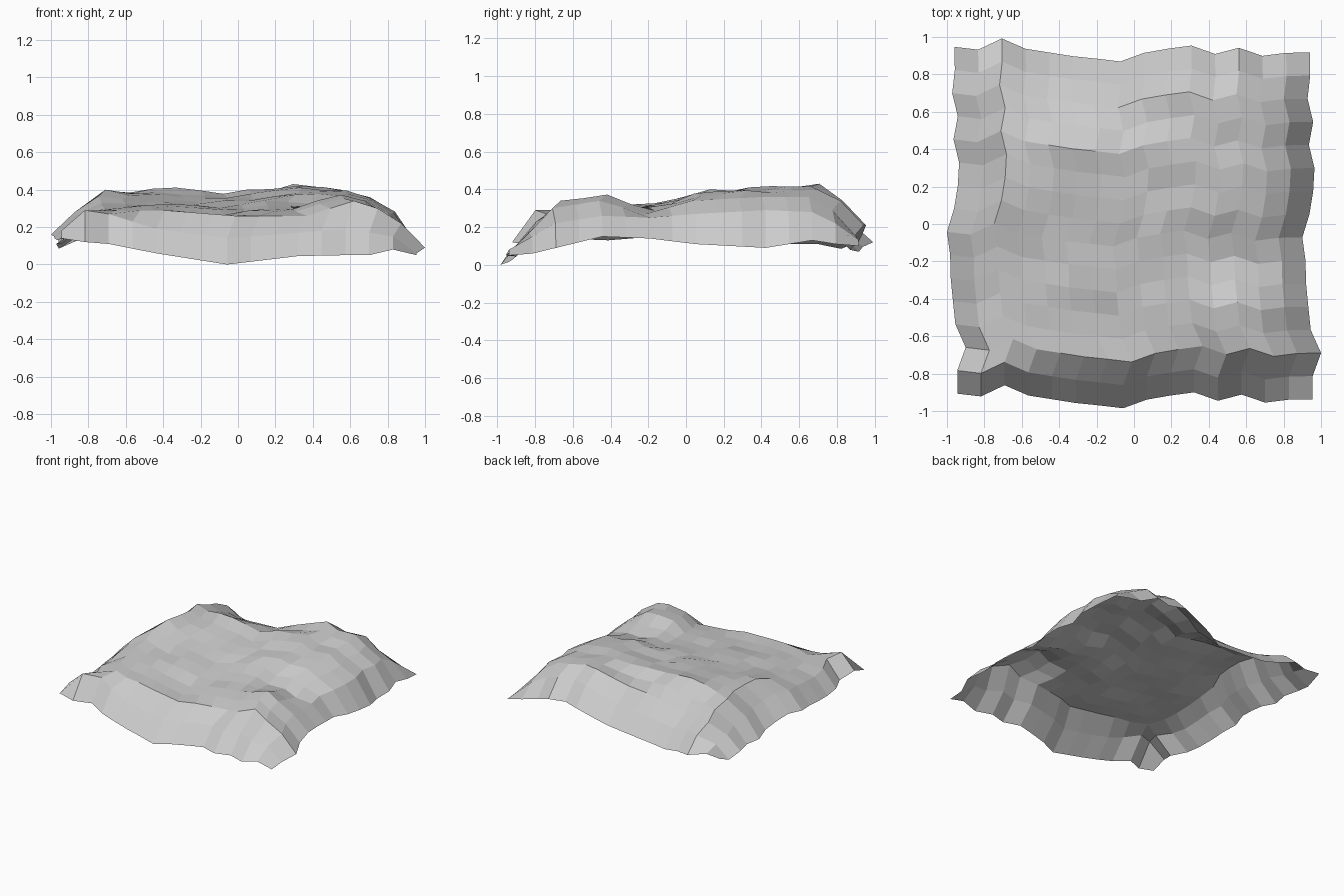
import bpy, bmesh, random

random.seed(4)
N = 16  # vertices per side

# Zigzag of the grid lines: sideways shift per row, depth shift per column
ROW_DX = [.005, .005, .05, -.005, -.018, -.03, -.033, -.05,
          -.012, .008, .015, -.015, .008, -.022, -.008, -.01]
COL_DY = [.02, .005, .065, .01, -.01, -.03, -.043, -.058,
          -.012, .01, .027, -.018, .015, -.028, -.012, -.01]

# Coarse relief: heights at a few grid lines, left to right, front row first
COLS = [0, 1, 2, 4, 7, 10, 12, 13, 14, 15]
ROWS = [0, 1, 2, 4, 6, 8, 11, 13, 14, 15]
RELIEF = [
    [.14, .12, .11, .06, .00, .045, .05, .05, .08, .05],
    [.18, .29, .27, .19, .14, .17, .19, .17, .15, .06],
    [.14, .27, .29, .29, .26, .26, .34, .30, .22, .09],
    [.13, .24, .30, .31, .27, .29, .38, .34, .26, .15],
    [.15, .27, .33, .32, .30, .31, .28, .27, .25, .14],
    [.17, .29, .40, .35, .33, .38, .37, .34, .27, .11],
    [.11, .25, .38, .41, .38, .41, .39, .36, .29, .09],
    [.11, .20, .29, .27, .31, .43, .40, .36, .28, .13],
    [.085, .17, .23, .19, .20, .34, .34, .29, .22, .11],
    [.14, .14, .12, .07, .08, .21, .21, .16, .13, .10],
]


def lerp_table(keys, values, t):
    for k in range(len(keys) - 1):
        if t <= keys[k + 1]:
            f = (t - keys[k]) / (keys[k + 1] - keys[k])
            return values[k] * (1 - f) + values[k + 1] * f
    return values[-1]


def height(col, row):
    z = lerp_table(ROWS, [lerp_table(COLS, r, col) for r in RELIEF], row)
    inside = 2 < col < 13 and 2 < row < 13
    return z + (random.uniform(-.012, .012) if inside else 0)


# Rugged ground sheet, open underneath
bm = bmesh.new()
grid = []
for row in range(N):
    y = -.927 + 1.854 * row / (N - 1)
    grid.append([bm.verts.new((-.95 + 1.9 * col / (N - 1) + ROW_DX[row],
                               y + COL_DY[col], height(col, row)))
                 for col in range(N)])
for r in range(N - 1):
    for c in range(N - 1):
        bm.faces.new((grid[r][c], grid[r][c + 1],
                      grid[r + 1][c + 1], grid[r + 1][c]))

mesh = bpy.data.meshes.new("terrain")
bm.to_mesh(mesh)
bm.free()
terrain = bpy.data.objects.new("terrain", mesh)
bpy.context.collection.objects.link(terrain)
